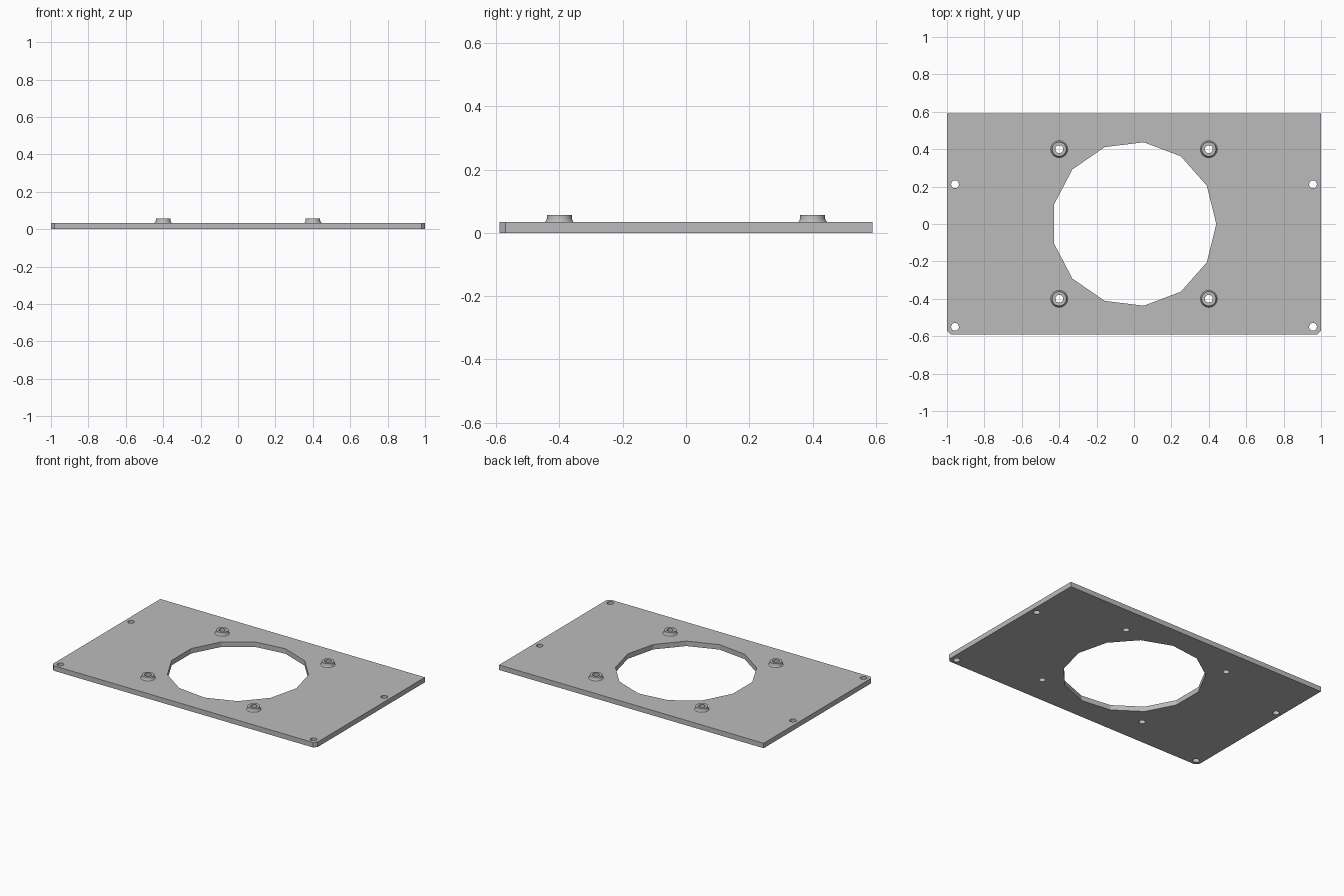
import bpy, bmesh
from math import cos, sin, tau, radians

if "Cube" in bpy.data.objects:
    bpy.data.objects.remove(bpy.data.objects["Cube"], do_unlink=True)

HALF_X, HALF_Y, THICK = 1.0, 0.59, 0.034
CHAMFER, HOLE_R = 0.02, 0.021
BOSS_TOP, BOSS_SPOTS = 0.057, [(x, y) for x in (-0.4, 0.4) for y in (-0.4, 0.4)]
SCREW_SPOTS = [(x, y) for x in (-0.957, 0.957) for y in (-0.55, 0.212)]

grey = bpy.data.materials.new("plain grey")
grey.use_nodes = True
grey.diffuse_color = (0.5, 0.5, 0.5, 1)
grey.node_tree.nodes["Principled BSDF"].inputs["Base Color"].default_value = grey.diffuse_color


def ring(cx, cy, r, n):
    return [(cx + r * cos(tau * i / n), cy + r * sin(tau * i / n)) for i in range(n)]


def add_object(name, bm):
    mesh = bpy.data.meshes.new(name)
    bm.to_mesh(mesh)
    bm.free()
    mesh.materials.append(grey)
    obj = bpy.data.objects.new(name, mesh)
    bpy.context.collection.objects.link(obj)
    return obj


# Flat plate: front corners clipped, large 13-sided opening, small through holes
outline = [(-HALF_X, HALF_Y), (-HALF_X, CHAMFER - HALF_Y), (CHAMFER - HALF_X, -HALF_Y),
           (HALF_X - CHAMFER, -HALF_Y), (HALF_X, CHAMFER - HALF_Y), (HALF_X, HALF_Y)]
loops = [outline, ring(0, 0, 0.44, 13)]
loops += [ring(x, y, HOLE_R, 16) for x, y in SCREW_SPOTS + BOSS_SPOTS]
bm = bmesh.new()
for loop in loops:
    verts = [bm.verts.new((x, y, 0)) for x, y in loop]
    for a, b in zip(verts, verts[1:] + verts[:1]):
        bm.edges.new((a, b))
bmesh.ops.triangle_fill(bm, use_beauty=True, edges=bm.edges[:], normal=(0, 0, 1))
bm.normal_update()
for face in bm.faces:
    if face.normal.z < 0:
        face.normal_flip()
plate = add_object("mounting_plate", bm)
solid = plate.modifiers.new("thickness", 'SOLIDIFY')
solid.thickness = THICK
solid.offset = 1

# Raised screw bosses: flared foot, straight collar, open bore
profile = [(HOLE_R, THICK), (0.046, THICK), (0.042, 0.038), (0.04, 0.044),
           (0.039, BOSS_TOP), (HOLE_R, BOSS_TOP)]
for i, (x, y) in enumerate(BOSS_SPOTS):
    bm = bmesh.new()
    n = 16
    rings = [[bm.verts.new((px, py, z)) for px, py in ring(0, 0, r, n)] for r, z in profile]
    for low, high in zip(rings, rings[1:] + rings[:1]):
        for k in range(n):
            j = (k + 1) % n
            bm.faces.new((low[k], low[j], high[j], high[k]))
    bmesh.ops.recalc_face_normals(bm, faces=bm.faces[:])
    boss = add_object(f"screw_boss_{i + 1}", bm)
    boss.location = (x, y, 0)
    bpy.ops.object.select_all(action='DESELECT')
    boss.select_set(True)
    bpy.context.view_layer.objects.active = boss
    bpy.ops.object.shade_smooth_by_angle(angle=radians(35))
